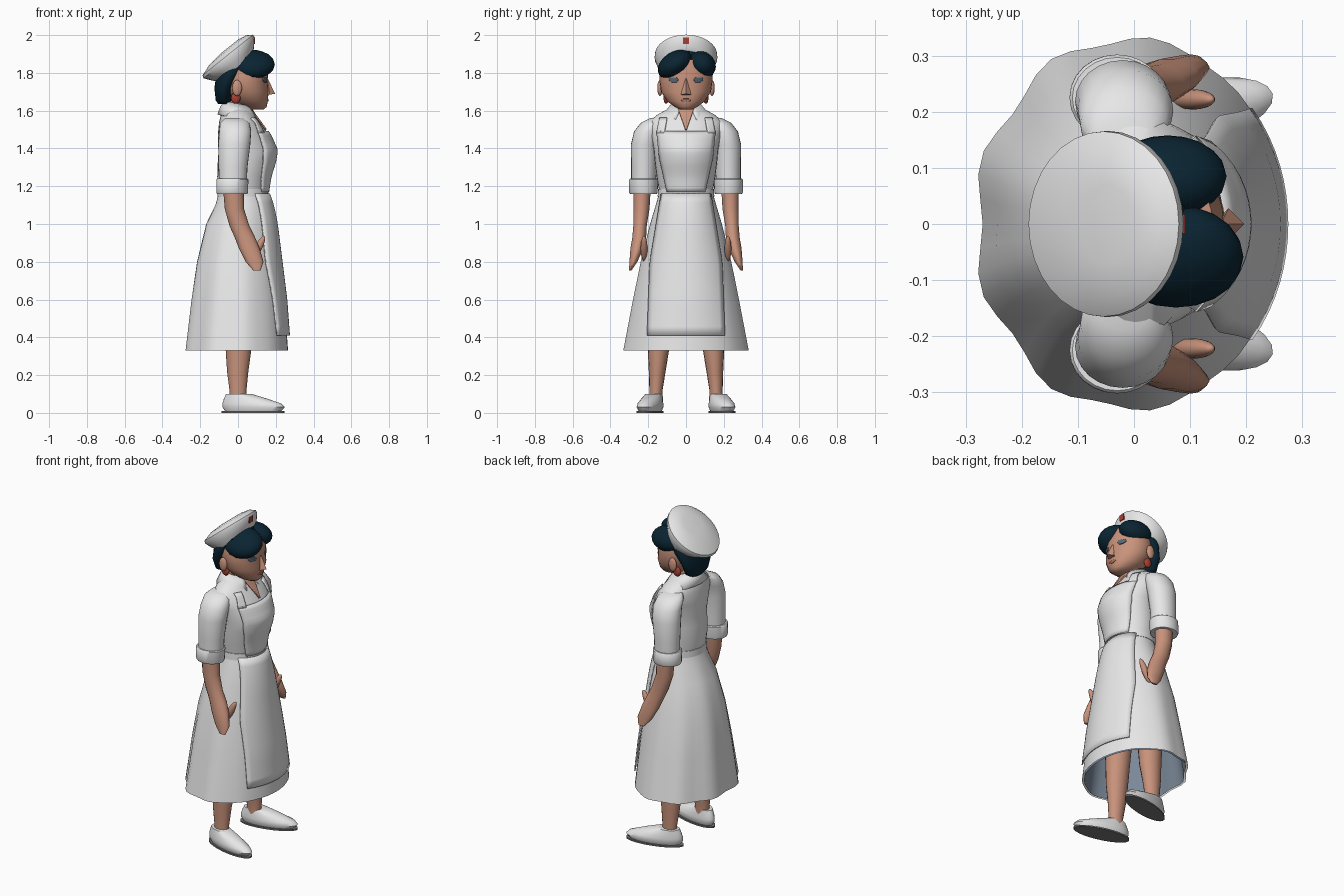
import bpy
import bmesh
from math import sin, cos, tau, sqrt, radians
from mathutils import Matrix, Vector

default = bpy.data.objects.get("Cube")
if default:
    bpy.data.objects.remove(default, do_unlink=True)


def material(name, r, g, b):
    mat = bpy.data.materials.new(name)
    mat.use_nodes = True
    mat.diffuse_color = (r, g, b, 1)
    bsdf = mat.node_tree.nodes["Principled BSDF"]
    bsdf.inputs["Base Color"].default_value = (r, g, b, 1)
    bsdf.inputs["Roughness"].default_value = 0.8
    return mat


WHITE = material("white_cotton", 0.8, 0.8, 0.8)
SKIN = material("skin", 0.58, 0.29, 0.2)
HAIR = material("navy_hair", 0.003, 0.018, 0.032)
RED = material("badge_red", 0.4, 0.05, 0.03)
EYE = material("eye_blue", 0.09, 0.14, 0.19)
LINING = material("slate_lining", 0.2, 0.25, 0.32)
SOLE = material("sole_grey", 0.18, 0.18, 0.18)
LIP = material("lip", 0.42, 0.17, 0.13)


def finish(name, bm, mat, angle=45, thickness=0):
    bmesh.ops.recalc_face_normals(bm, faces=bm.faces)
    mesh = bpy.data.meshes.new(name)
    bm.to_mesh(mesh)
    bm.free()
    mesh.materials.append(mat)
    obj = bpy.data.objects.new(name, mesh)
    bpy.context.collection.objects.link(obj)
    if thickness:
        mod = obj.modifiers.new("thickness", "SOLIDIFY")
        mod.thickness = thickness
        mod.offset = 0
    bpy.ops.object.select_all(action="DESELECT")
    obj.select_set(True)
    bpy.context.view_layer.objects.active = obj
    bpy.ops.object.shade_smooth_by_angle(angle=radians(angle))
    return obj


def skin_rows(bm, rows, closed):
    for low, high in zip(rows, rows[1:]):
        count = len(low)
        for i in range(count if closed else count - 1):
            j = (i + 1) % count
            bm.faces.new((low[i], low[j], high[j], high[i]))


def loft(name, rings, mat, n=24, slope=0, gap=0, ends=True, ripple=0,
         thickness=0, matrix=None):
    """Elliptical rings (z, x_min, x_max, y_min, y_max) joined into a body."""
    bm = bmesh.new()
    rows = []
    for z, xa, xb, ya, yb in rings:
        row = []
        for i in range(n):
            a = gap + (tau - 2 * gap) * i / ((n - 1) if gap else n)
            fade = (rings[-1][0] - z) * (1 - cos(a)) / 2
            wave = 1 + ripple * fade * cos(9 * a)
            dx = (xb - xa) / 2 * cos(a) * wave
            dy = (yb - ya) / 2 * sin(a) * wave
            row.append(bm.verts.new(((xa + xb) / 2 + dx, (ya + yb) / 2 + dy, z + slope * dx)))
        rows.append(row)
    skin_rows(bm, rows, not gap)
    if ends and not gap:
        bm.faces.new(rows[0])
        bm.faces.new(rows[-1])
    if matrix:
        bm.transform(matrix)
    return finish(name, bm, mat, thickness=thickness)


def sym(rings):
    return [(z, xa, xb, -w, w) for z, xa, xb, w in rings]


def mirrored(rings, side):
    return [(z, xa, xb, *sorted((side * ya, side * yb))) for z, xa, xb, ya, yb in rings]


def ring_at(rings, z):
    for a, b in zip(rings, rings[1:]):
        if z <= b[0]:
            t = max(0, (z - a[0]) / (b[0] - a[0]))
            return [p + (q - p) * t for p, q in zip(a, b)]
    return rings[-1]


def plate(name, body, outline, mat, lift=0.005, steps=10, thickness=0.008):
    """Thin panel lying on the chest side of a loft; outline is (z, y_min, y_max)."""
    bm = bmesh.new()
    rows = []
    for k in range(steps + 1):
        z = outline[0][0] + (outline[-1][0] - outline[0][0]) * k / steps
        _, ya, yb = ring_at(outline, z)
        _, xa, xb, _, w = ring_at(body, z)
        row = []
        for i in range(steps + 1):
            y = ya + (yb - ya) * i / steps
            x = (xa + xb) / 2 + (xb - xa) / 2 * sqrt(max(0, 1 - (y / w) ** 2))
            row.append(bm.verts.new((x + lift, y, z)))
        rows.append(row)
    skin_rows(bm, rows, False)
    return finish(name, bm, mat, thickness=thickness)


def ellipsoid(name, centre, radii, mat, tilt=0, axis="X"):
    bm = bmesh.new()
    bmesh.ops.create_uvsphere(bm, u_segments=20, v_segments=12, radius=1)
    bm.transform(Matrix.Translation(centre) @ Matrix.Rotation(radians(tilt), 4, axis)
                 @ Matrix.Diagonal(Vector((*radii, 1))))
    return finish(name, bm, mat)


# Dress: flared skirt with lining, bodice, belt
skirt = sym([(0.33, -0.28, 0.265, 0.33), (0.6, -0.25, 0.245, 0.28), (0.8, -0.22, 0.22, 0.24),
             (1.0, -0.17, 0.195, 0.19), (1.1, -0.12, 0.175, 0.16), (1.17, -0.1, 0.15, 0.14)])
loft("skirt", skirt, WHITE, n=48, ends=False, ripple=0.045)
lining = [(z, xa + 0.012, xb - 0.012, ya + 0.012, yb - 0.012) for z, xa, xb, ya, yb in skirt]
loft("skirt_lining", lining, LINING, n=48, ends=False, ripple=0.045)
bodice = sym([(1.15, -0.1, 0.15, 0.138), (1.25, -0.11, 0.165, 0.155), (1.33, -0.107, 0.19, 0.165),
              (1.39, -0.103, 0.2, 0.17), (1.47, -0.107, 0.165, 0.185), (1.54, -0.1, 0.115, 0.2),
              (1.58, -0.09, 0.085, 0.15), (1.62, -0.07, 0.06, 0.075)])
loft("bodice", bodice, WHITE, n=32)
loft("belt", sym([(1.145, -0.11, 0.162, 0.15), (1.185, -0.108, 0.16, 0.148)]), WHITE, n=32)

# Apron: front panel, bib and straps
plate("apron_skirt", skirt, [(0.41, -0.205, 0.205), (0.8, -0.19, 0.19), (1.16, -0.13, 0.13)],
      WHITE, lift=0.012, steps=16)
plate("apron_bib", bodice, [(1.17, -0.1, 0.1), (1.35, -0.14, 0.14), (1.49, -0.155, 0.155)],
      WHITE, lift=0.008, steps=14)
for side, label in ((1, "left"), (-1, "right")):
    strap = [(1.48, 0.115, 0.155), (1.56, 0.1, 0.14)]
    plate(label + "_apron_strap", bodice, [(z, *sorted((side * a, side * b))) for z, a, b in strap],
          WHITE, lift=0.008, steps=5)

# Neckline and collar
plate("neckline", bodice, [(1.5, -0.004, 0.004), (1.61, -0.042, 0.042)], SKIN)
loft("collar", sym([(1.555, -0.105, 0.115, 0.145), (1.6, -0.09, 0.09, 0.1),
                    (1.635, -0.07, 0.065, 0.072)]),
     WHITE, gap=radians(24), slope=-0.22, thickness=0.01)
loft("neck", sym([(1.55, -0.06, 0.06, 0.06), (1.7, -0.055, 0.06, 0.058)]), SKIN, n=16)

# Arms, legs and shoes
sleeve = [(1.17, -0.1, 0.045, 0.16, 0.29), (1.3, -0.103, 0.05, 0.155, 0.29),
          (1.42, -0.105, 0.065, 0.145, 0.292), (1.49, -0.1, 0.07, 0.13, 0.275),
          (1.535, -0.095, 0.06, 0.11, 0.24), (1.56, -0.07, 0.035, 0.1, 0.19)]
cuff = [(1.16, -0.112, 0.05, 0.153, 0.297), (1.17, -0.115, 0.053, 0.15, 0.302),
        (1.235, -0.115, 0.055, 0.148, 0.302), (1.24, -0.11, 0.05, 0.153, 0.297)]
forearm = [(0.755, 0.08, 0.12, 0.288, 0.302), (0.8, 0.04, 0.135, 0.257, 0.3),
           (0.87, 0.005, 0.115, 0.225, 0.295), (0.93, -0.018, 0.09, 0.21, 0.285),
           (0.99, -0.045, 0.06, 0.207, 0.28), (1.08, -0.07, 0.032, 0.192, 0.28),
           (1.2, -0.08, 0.03, 0.185, 0.28)]
leg = [(0.05, -0.045, 0.045, 0.122, 0.195), (0.12, -0.045, 0.045, 0.124, 0.194),
       (0.22, -0.058, 0.055, 0.108, 0.197), (0.33, -0.065, 0.07, 0.09, 0.202),
       (0.6, -0.08, 0.08, 0.06, 0.21)]
shoe = sym([(0.008, -0.07, 0.235, 0.05), (0.03, -0.085, 0.255, 0.06), (0.05, -0.085, 0.235, 0.058),
            (0.075, -0.077, 0.16, 0.051), (0.1, -0.065, 0.075, 0.042)])
sole = sym([(0, -0.09, 0.255, 0.06), (0.009, -0.09, 0.255, 0.06)])
for side, label in ((1, "left"), (-1, "right")):
    loft(label + "_sleeve", mirrored(sleeve, side), WHITE)
    loft(label + "_cuff", mirrored(cuff, side), WHITE)
    loft(label + "_forearm_and_hand", mirrored(forearm, side), SKIN, n=14)
    ellipsoid(label + "_thumb", (0.105, side * 0.222, 0.87), (0.02, 0.018, 0.075), SKIN, 28, "Y")
    loft(label + "_leg", mirrored(leg, side), SKIN, n=16)
    splay = Matrix.Translation((0, side * 0.17, 0)) @ Matrix.Rotation(side * radians(14), 4, "Z")
    loft(label + "_shoe", shoe, WHITE, matrix=splay)
    loft(label + "_sole", sole, SOLE, matrix=splay)

# Head and face
head = sym([(1.605, 0.06, 0.135, 0.03), (1.62, 0.02, 0.152, 0.06), (1.65, -0.03, 0.158, 0.1),
            (1.7, -0.07, 0.162, 0.132), (1.755, -0.085, 0.156, 0.14), (1.8, -0.09, 0.16, 0.138),
            (1.87, -0.085, 0.14, 0.12)])
loft("head", head, SKIN, n=28)
nose = bmesh.new()
bmesh.ops.create_cone(nose, cap_ends=True, segments=4, radius1=0.028, radius2=0.003, depth=0.085)
nose.transform(Matrix.Translation((0.162, 0, 1.727)) @ Matrix.Rotation(radians(-9), 4, "Y"))
finish("nose", nose, SKIN)
plate("lips", head, [(1.648, -0.012, 0.012), (1.655, -0.028, 0.028), (1.663, -0.015, 0.015)],
      LIP, lift=0.001, steps=6, thickness=0.005)
for side, label in ((1, "left"), (-1, "right")):
    eye = [(1.75, 0.05, 0.075), (1.763, 0.04, 0.09), (1.775, 0.05, 0.085)]
    plate(label + "_eye", head, [(z, *sorted((side * a, side * b))) for z, a, b in eye],
          EYE, lift=0.002, steps=6, thickness=0.005)
    ellipsoid(label + "_ear", (-0.005, side * 0.138, 1.72), (0.026, 0.014, 0.042), SKIN)
    ellipsoid(label + "_ear_shadow_lock", (-0.012, side * 0.105, 1.667), (0.025, 0.014, 0.03), RED)

# Hair: back of the head and two swept fringe lobes
loft("back_hair", sym([(1.635, -0.105, -0.045, 0.06), (1.655, -0.118, -0.03, 0.095),
                       (1.72, -0.125, -0.02, 0.125), (1.79, -0.115, 0.03, 0.142),
                       (1.88, -0.1, 0.1, 0.13), (1.92, -0.06, 0.08, 0.09)]), HAIR, n=28)
ellipsoid("right_fringe", (0.075, -0.058, 1.845), (0.12, 0.1, 0.066), HAIR, 32)
ellipsoid("left_fringe", (0.06, 0.085, 1.845), (0.105, 0.077, 0.066), HAIR, -38)

# Tilted cap with a badge
loft("cap", sym([(1.825, -0.1, 0.08, 0.135), (1.85, -0.14, 0.085, 0.154), (1.88, -0.183, 0.088, 0.166),
                 (1.895, -0.188, 0.08, 0.165), (1.922, -0.15, 0.042, 0.13),
                 (1.938, -0.095, 0.0, 0.07)]), WHITE, n=32, slope=0.8)
badge = bmesh.new()
bmesh.ops.create_cube(badge, size=1)
badge.transform(Matrix.Translation((0.086, 0, 1.97)) @ Matrix.Diagonal((0.009, 0.034, 0.034, 1)))
finish("cap_badge", badge, RED)
